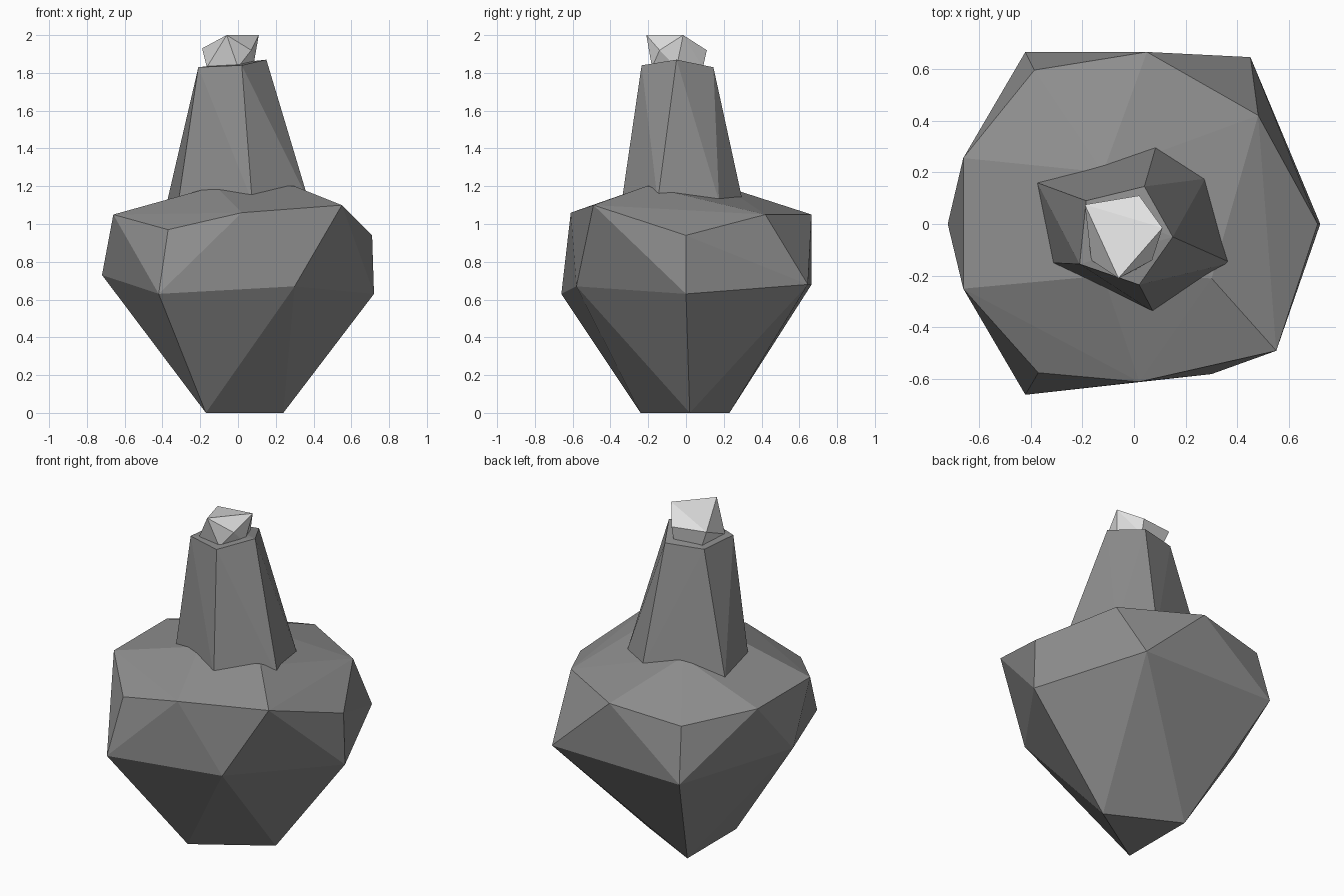
import bpy
import bmesh

default_cube = bpy.data.objects.get("Cube")
if default_cube:
    bpy.data.objects.remove(default_cube, do_unlink=True)


def make_material(name, grey):
    """Flat grey material shown the same in viewport and render."""
    material = bpy.data.materials.new(name)
    material.use_nodes = True
    colour = (grey, grey, grey, 1)
    material.diffuse_color = colour
    shader = material.node_tree.nodes["Principled BSDF"]
    shader.inputs["Base Color"].default_value = colour
    return material


def make_faceted_solid(name, rings, material):
    """Wrap a chunky, flat-faced shell around a stack of point rings."""
    mesh = bpy.data.meshes.new(name)
    shell = bmesh.new()
    for ring in rings:
        for point in ring:
            shell.verts.new(point)
    hull = bmesh.ops.convex_hull(shell, input=shell.verts[:])
    leftovers = set(hull["geom_interior"]) | set(hull["geom_unused"])
    spare = [item for item in leftovers if isinstance(item, bmesh.types.BMVert)]
    bmesh.ops.delete(shell, geom=spare, context="VERTS")
    bmesh.ops.recalc_face_normals(shell, faces=shell.faces[:])
    shell.to_mesh(mesh)
    shell.free()
    mesh.materials.append(material)
    part = bpy.data.objects.new(name, mesh)
    bpy.context.collection.objects.link(part)
    return part


stone = make_material("mid grey stone", .27)
pale = make_material("pale grey stopper", .75)

# Rough body: triangular foot, wide waist, shoulder, crown under the neck
foot = [(.24, .02, 0), (-.17, .23, 0), (-.17, -.24, 0)]
waist = [
    (.72, 0, .63), (.45, .645, .68), (-.42, .665, .68),
    (-.72, 0, .73), (-.42, -.66, .63), (.3, -.58, .67),
]
shoulder = [
    (.71, 0, .94), (.48, .42, 1.05), (.05, .665, 1.05),
    (-.385, .595, 1), (-.66, .255, 1.05), (-.66, -.25, 1.05),
    (-.37, -.575, .97), (.02, -.61, 1.06), (.55, -.49, 1.1),
]
crown = [(.3, -.21, 1.2), (-.12, .2, 1.2), (-.12, -.2, 1.2)]
make_faceted_solid("bottle_body", [foot, waist, shoulder, crown], stone)

# Tapered neck: six-sided base sunk into the body, five-sided slanted rim
neck_base = [
    (x, y, 1.12) for x, y in (
        (-.375, .16), (-.315, -.15), (.075, -.34),
        (.375, -.15), (.275, .175), (.085, .3),
    )
]
neck_rim = [
    (-.185, .09, 1.83), (-.21, -.155, 1.83), (.02, -.235, 1.84),
    (.15, -.05, 1.87), (.04, .145, 1.83),
]
make_faceted_solid("bottle_neck", [neck_base, neck_rim], stone)

# Faceted stopper seated in the rim
stopper_base = [
    (x, y, 1.83) for x, y in (
        (-.165, -.14), (0, -.18), (.08, -.05), (.02, .09), (-.15, .06),
    )
]
stopper_top = [
    (.11, -.015, 2), (-.06, -.21, 2), (-.19, .075, 1.93),
    (.02, .11, 1.92), (.07, -.14, 1.92),
]
make_faceted_solid("stopper", [stopper_base, stopper_top], pale)
